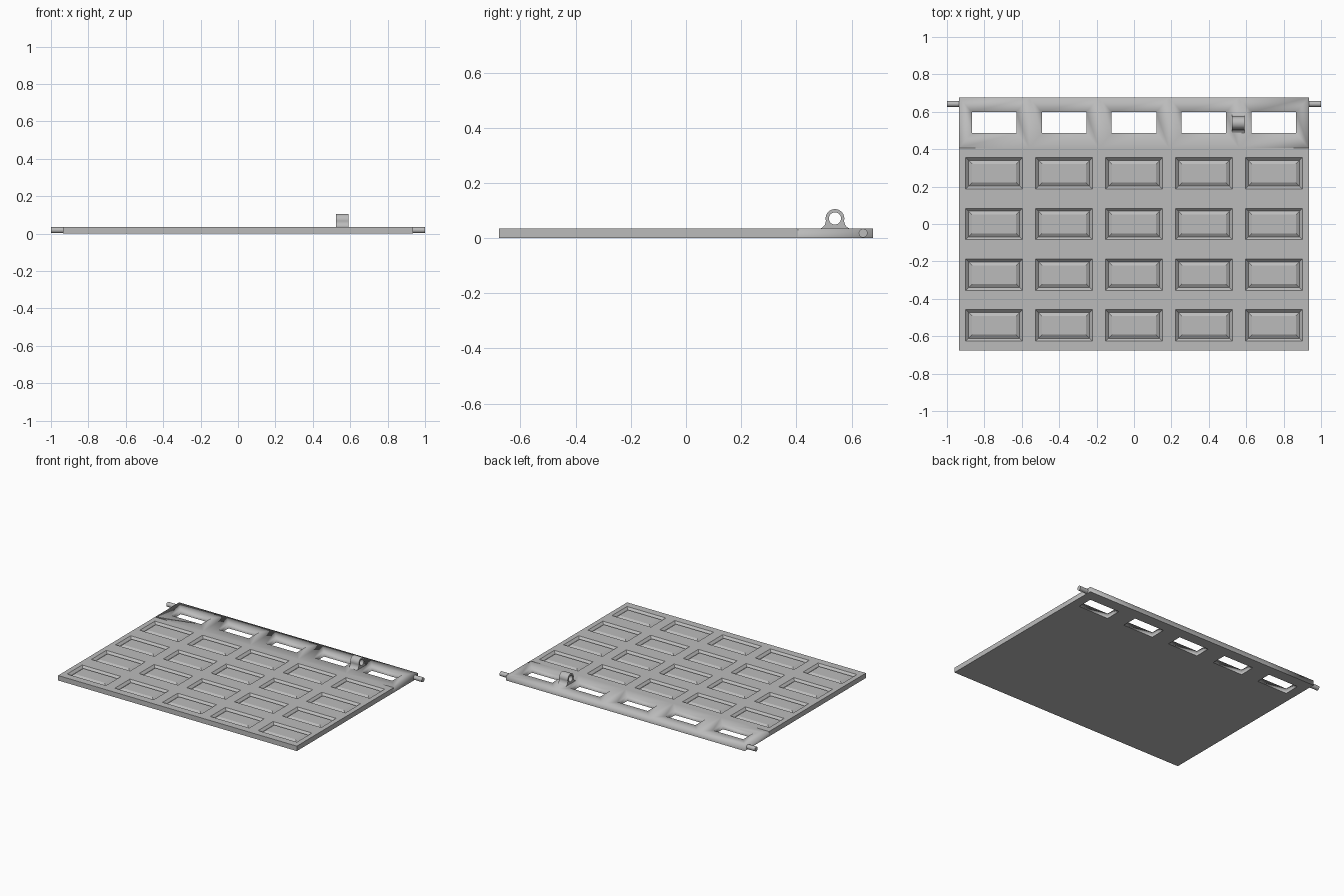
import bpy, bmesh
from math import pi, cos, sin, radians

cube = bpy.data.objects.get("Cube")
if cube:
    bpy.data.objects.remove(cube, do_unlink=True)

GREY = (0.5, 0.5, 0.5, 1)
mat = bpy.data.materials.new("plain grey")
mat.use_nodes = True
mat.diffuse_color = GREY
mat.node_tree.nodes["Principled BSDF"].inputs["Base Color"].default_value = GREY

COLS = ROWS = 5
CW, CH = 0.374, 0.271        # cell size
TOP = 0.035                  # door thickness
PIN_Y, PIN_Z, PIN_R = 0.642, 0.018, 0.016


def add_object(name, data):
    ob = bpy.data.objects.new(name, data)
    bpy.context.collection.objects.link(ob)
    data.materials.append(mat)
    return ob


def cell(bm, cx, cy, steps, smooth=False):
    """Concentric rectangles (half width, half depth, z) joined by quads."""
    loops = [[bm.verts.new((cx + sx * hx, cy + sy * hy, z))
              for sx, sy in ((-1, -1), (1, -1), (1, 1), (-1, 1))]
             for hx, hy, z in steps]
    for k, (a, b) in enumerate(zip(loops, loops[1:])):
        for i in range(4):
            j = (i + 1) % 4
            f = bm.faces.new((a[i], a[j], b[j], b[i]))
            f.smooth = smooth and k < 2
    return loops


# Door slab: four rows of raised panels, one row of open windows
bm = bmesh.new()
hw, hh = CW / 2, CH / 2
panel = [(hw, hh, TOP), (0.152, 0.084, TOP), (0.137, 0.069, 0.02),
         (0.118, 0.050, 0.032)]
window = [(hw, hh, TOP), (0.119, 0.056, TOP), (0.119, 0.056, 0), (hw, hh, 0)]
for r in range(ROWS):
    for c in range(COLS):
        cx = (c - (COLS - 1) / 2) * CW
        cy = (r - (ROWS - 1) / 2) * CH
        if r == ROWS - 1:
            cell(bm, cx, cy, window, smooth=True)
        else:
            bm.faces.new(cell(bm, cx, cy, panel)[-1])
            bm.faces.new(cell(bm, cx, cy, [(hw, hh, 0)])[0])
bmesh.ops.remove_doubles(bm, verts=bm.verts, dist=0.0005)
bmesh.ops.bridge_loops(bm, edges=[e for e in bm.edges if e.is_boundary])
bmesh.ops.recalc_face_normals(bm, faces=bm.faces)
mesh = bpy.data.meshes.new("door_panel")
bm.to_mesh(mesh)
bm.free()
add_object("door_panel", mesh)


def smooth_edges(ob):
    bpy.ops.object.select_all(action='DESELECT')
    ob.select_set(True)
    bpy.context.view_layer.objects.active = ob
    bpy.ops.object.shade_smooth_by_angle(angle=radians(35))


# Hinge pins at the two rear corners
for side, name in ((1, "left_hinge_pin"), (-1, "right_hinge_pin")):
    bpy.ops.mesh.primitive_cylinder_add(
        vertices=24, radius=PIN_R, depth=0.075,
        location=(side * 0.9625, PIN_Y, PIN_Z), rotation=(0, pi / 2, 0))
    pin = bpy.context.object
    pin.name = name
    pin.data.materials.append(mat)
    smooth_edges(pin)

# Pull ring: flared foot running into a round eye
R_OUT, R_IN, FOOT = 0.034, 0.022, -0.037
start = radians(195)
p0, p1 = (-0.057, FOOT), (-0.036, -0.033)
p2 = (R_OUT * cos(start), R_OUT * sin(start))
flare = [tuple((1 - t) ** 2 * a + 2 * t * (1 - t) * b + t * t * c
               for a, b, c in zip(p0, p1, p2))
         for t in (i / 6 for i in range(6))]
arc = [(R_OUT * cos(a), R_OUT * sin(a))
       for a in (start - radians(210) * i / 20 for i in range(21))]
outer = flare + arc + [(-x, y) for x, y in reversed(flare)]
hole = [(R_IN * cos(a), R_IN * sin(a))
        for a in (2 * pi * i / 28 for i in range(28))]

curve = bpy.data.curves.new("pull_ring", 'CURVE')
curve.dimensions = '2D'
curve.fill_mode = 'BOTH'
curve.extrude = 0.0335
for pts in (outer, hole):
    s = curve.splines.new('POLY')
    s.points.add(len(pts) - 1)
    for p, (x, y) in zip(s.points, pts):
        p.co = (x, y, 0, 1)
    s.use_cyclic_u = True
ring = add_object("pull_ring", curve)
ring.location = (0.558, 0.54, 0.071)
ring.rotation_euler = (pi / 2, 0, pi / 2)
bpy.ops.object.select_all(action='DESELECT')
ring.select_set(True)
bpy.context.view_layer.objects.active = ring
bpy.ops.object.convert(target='MESH')
ring = bpy.context.object
bm = bmesh.new()
bm.from_mesh(ring.data)
bmesh.ops.remove_doubles(bm, verts=bm.verts, dist=0.0002)
bmesh.ops.recalc_face_normals(bm, faces=bm.faces)
bm.to_mesh(ring.data)
bm.free()
smooth_edges(ring)
